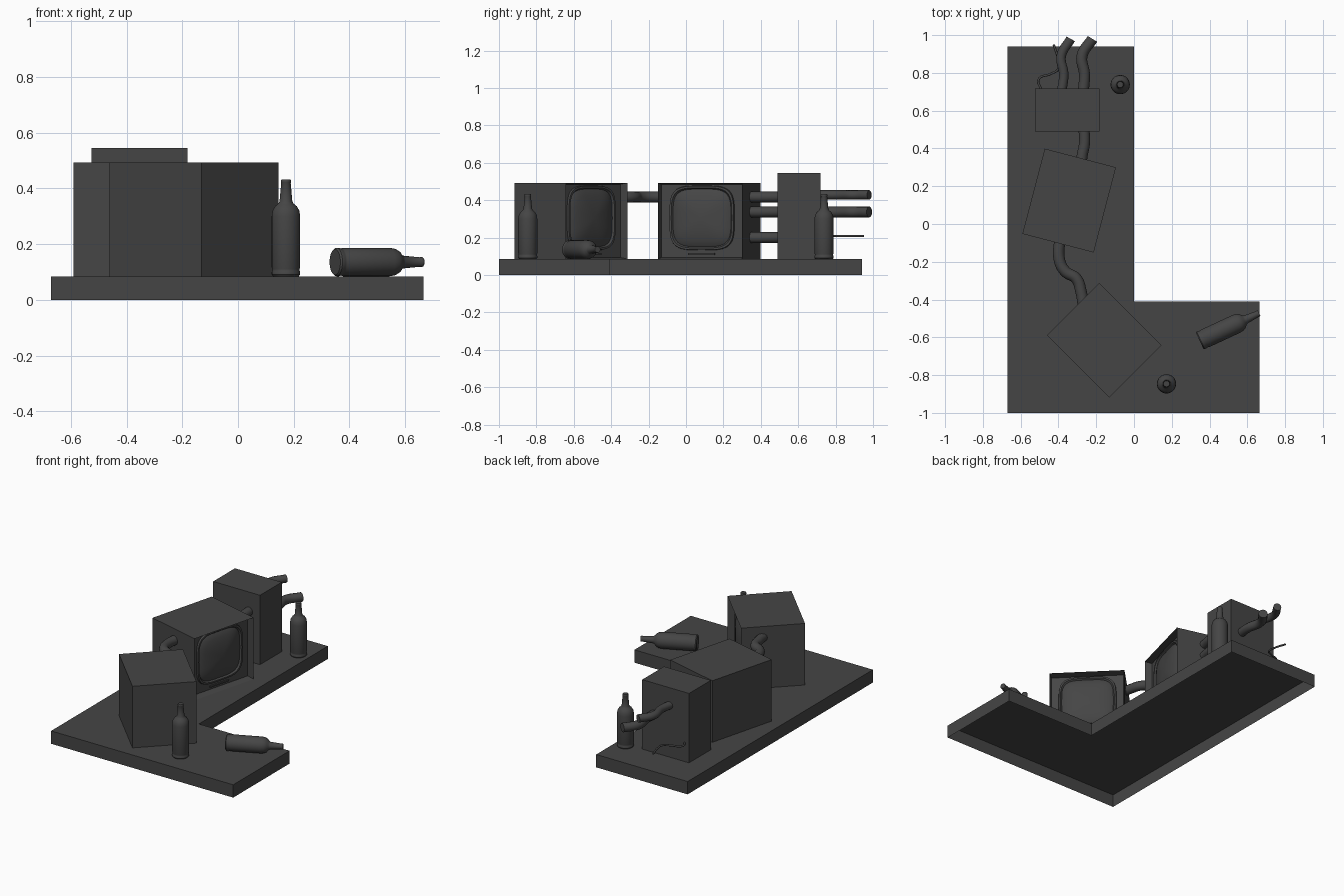
import bpy, bmesh
from math import sin, cos, pi, radians, copysign
from mathutils import Matrix

if "Cube" in bpy.data.objects:
    bpy.data.objects.remove(bpy.data.objects["Cube"])

FLOOR = 0.085

# One dark charcoal finish for everything
charcoal = bpy.data.materials.new("charcoal")
charcoal.diffuse_color = (.06, .06, .06, 1)
charcoal.use_nodes = True
charcoal.node_tree.nodes["Principled BSDF"].inputs["Base Color"].default_value = charcoal.diffuse_color


def finish(name, bm, matrix=Matrix(), smooth=False):
    bmesh.ops.recalc_face_normals(bm, faces=bm.faces[:])
    mesh = bpy.data.meshes.new(name)
    bm.to_mesh(mesh)
    bm.free()
    mesh.materials.append(charcoal)
    ob = bpy.data.objects.new(name, mesh)
    bpy.context.collection.objects.link(ob)
    ob.matrix_world = matrix
    if smooth:
        smooth_shade(ob)
    return ob


def smooth_shade(ob):
    bpy.ops.object.select_all(action='DESELECT')
    ob.select_set(True)
    bpy.context.view_layer.objects.active = ob
    bpy.ops.object.shade_smooth_by_angle(angle=radians(35))


def box_bm(x0, x1, y0, y1, z0, z1):
    bm = bmesh.new()
    bmesh.ops.create_cube(bm, size=1)
    for v in bm.verts:
        v.co = ((x0 + x1) / 2 + v.co.x * (x1 - x0),
                (y0 + y1) / 2 + v.co.y * (y1 - y0),
                (z0 + z1) / 2 + v.co.z * (z1 - z0))
    return bm


def loft(bm, rings):
    n = len(rings[0])
    for a, b in zip(rings, rings[1:]):
        for i in range(n):
            bm.faces.new((a[i], a[(i + 1) % n], b[(i + 1) % n], b[i]))


# L-shaped plinth, open underneath
bm = bmesh.new()
outline = [(-.67, -1), (.665, -1), (.665, -.41), (0, -.41), (0, .94), (-.67, .94)]
low = [bm.verts.new((x, y, 0)) for x, y in outline]
high = [bm.verts.new((x, y, FLOOR)) for x, y in outline]
loft(bm, [low, high])
bm.faces.new(high)
finish("plinth", bm)


# Televisions: local +x is the screen side
def television(tag, x, y, angle):
    place = Matrix.Translation((x, y, FLOOR)) @ Matrix.Rotation(radians(angle), 4, 'Z')
    half, recess = .195, .045
    bm = box_bm(-half, half, -.233, .233, 0, .408)
    front = [f for f in bm.faces if f.calc_center_median().x > half - .01]
    bmesh.ops.inset_individual(bm, faces=front, thickness=.012, depth=-recess)
    finish(tag + "_cabinet", bm, place)

    # rounded-square surround and bulging glass: (scale, depth offset)
    bm = bmesh.new()
    n, panel = 48, half - recess
    steps = [(1, -.002), (.985, .012), (.93, .012), (.89, .002),
             (.86, .006), (.7, .016), (.5, .024), (.25, .029)]
    rings = []
    for s, d in steps:
        ring = []
        for i in range(n):
            t = 2 * pi * i / n
            u = copysign(abs(cos(t)) ** .5, cos(t))
            w = copysign(abs(sin(t)) ** .5, sin(t))
            ring.append(bm.verts.new((panel + d, .18 * s * u, .22 + .173 * s * w)))
        rings.append(ring)
    loft(bm, rings)
    tip = bm.verts.new((panel + .031, 0, .22))
    for i in range(n):
        bm.faces.new((rings[-1][i], rings[-1][(i + 1) % n], tip))
    finish(tag + "_screen", bm, place, True)

    bm = box_bm(panel - .005, panel + .008, -.075, .072, .023, .032)
    finish(tag + "_control_strip", bm, place)


television("front_television", -.158, -.615, 45)
television("middle_television", -.343, .124, -14.7)

# Tall case at the back
finish("tall_case", box_bm(-.525, -.182, .49, .718, FLOOR, .545))


# Bottles: lathed profile of (radius, height)
def bottle(name, matrix):
    profile = [(.046, 0), (.051, .006), (.051, .016), (.049, .02), (.049, .026),
               (.051, .032), (.051, .215), (.048, .235), (.039, .251), (.028, .26),
               (.023, .268), (.017, .335), (.018, .337), (.018, .343), (.016, .347)]
    n = 32
    bm = bmesh.new()
    rings = [[bm.verts.new((r * cos(2 * pi * i / n), r * sin(2 * pi * i / n), z))
              for i in range(n)] for r, z in profile]
    loft(bm, rings)
    bm.faces.new(rings[0])
    bm.faces.new(rings[-1])
    finish(name, bm, matrix, True)


bottle("back_bottle", Matrix.Translation((-.073, .738, FLOOR)))
bottle("front_bottle", Matrix.Translation((.172, -.846, FLOOR)))
bottle("lying_bottle", Matrix.Translation((.348, -.619, FLOOR + .051))
       @ Matrix.Rotation(radians(25), 4, 'Z') @ Matrix.Rotation(pi / 2, 4, 'Y'))


# Hoses and cable: level swept tubes
def tube(name, path, z, radius):
    cu = bpy.data.curves.new(name, 'CURVE')
    cu.dimensions = '3D'
    cu.bevel_depth = radius
    cu.bevel_resolution = 4
    cu.resolution_u = 8
    cu.use_fill_caps = True
    cu.materials.append(charcoal)
    sp = cu.splines.new('BEZIER')
    sp.bezier_points.add(len(path) - 1)
    for p, (x, y) in zip(sp.bezier_points, path):
        p.co = (x, y, z)
        p.handle_left_type = p.handle_right_type = 'AUTO'
    ob = bpy.data.objects.new(name, cu)
    bpy.context.collection.objects.link(ob)
    bpy.ops.object.select_all(action='DESELECT')
    ob.select_set(True)
    bpy.context.view_layer.objects.active = ob
    bpy.ops.object.convert(target='MESH')
    smooth_shade(bpy.context.view_layer.objects.active)


tube("television_hose", [(-.39, -.06), (-.395, -.19), (-.365, -.25), (-.305, -.29),
                         (-.28, -.36), (-.265, -.46)], .417, .03)
for i, z in enumerate((.417, .337, .2)):
    tube(f"case_hose_{i + 1}", [(-.268, .53), (-.262, .43), (-.276, .35), (-.278, .28)],
         z, .029)
tube("upper_back_hose", [(-.385, .69), (-.372, .79), (-.385, .89), (-.335, .98)], .428, .025)
tube("lower_back_hose", [(-.27, .69), (-.262, .79), (-.275, .89), (-.22, .98)], .337, .029)
tube("thin_cable", [(-.49, .71), (-.505, .765), (-.44, .795), (-.402, .82), (-.402, .87),
                    (-.425, .95)], .208, .006)
